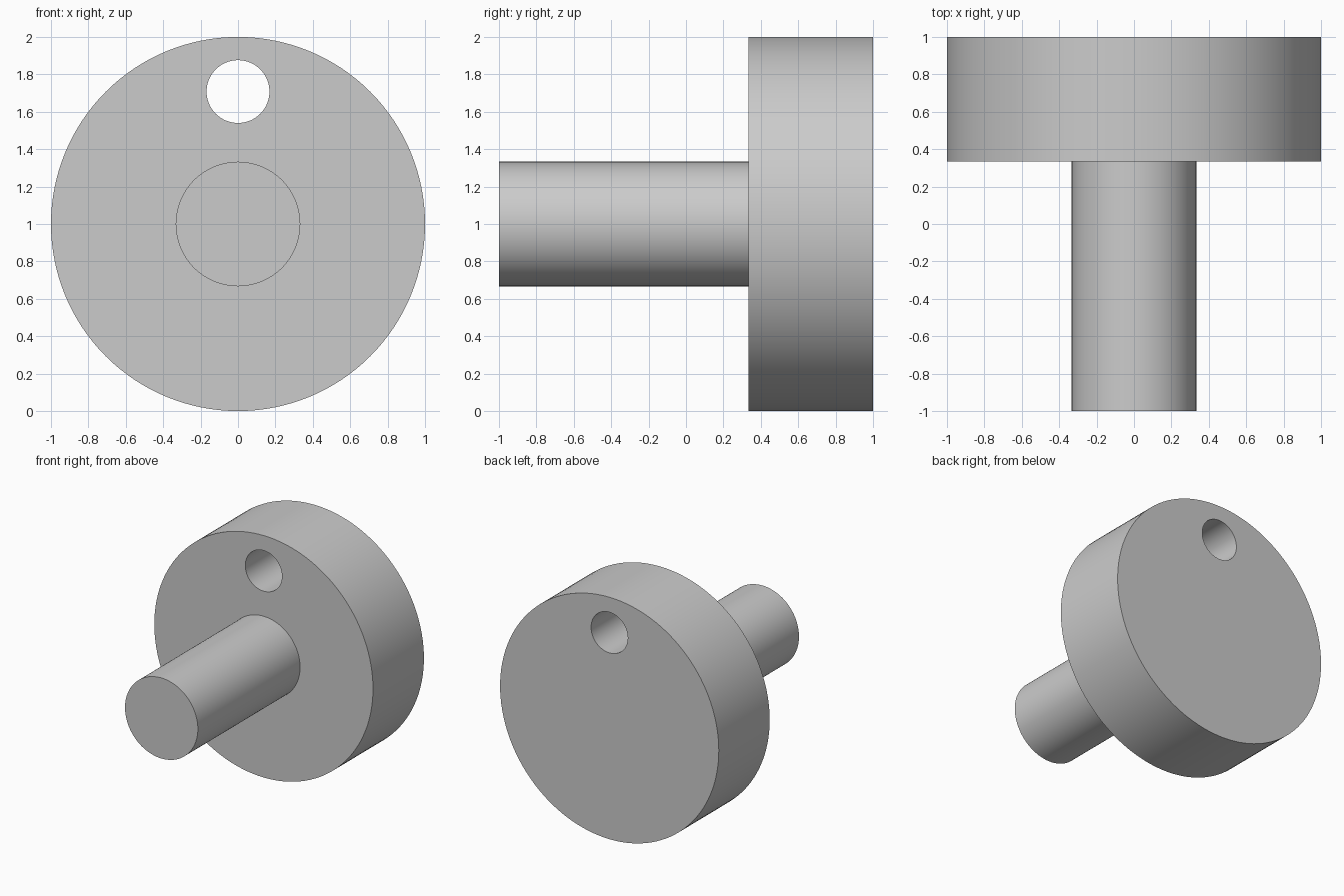
import bpy
import math

if "Cube" in bpy.data.objects:
    bpy.data.objects.remove(bpy.data.objects["Cube"], do_unlink=True)

# Single grey material
grey = bpy.data.materials.new("plain_grey")
grey.use_nodes = True
colour = (0.6, 0.6, 0.6, 1)
grey.diffuse_color = colour
grey.node_tree.nodes["Principled BSDF"].inputs["Base Color"].default_value = colour


def rod(name, radius, y0, y1, z, sides):
    """Cylinder lying along the y axis."""
    bpy.ops.mesh.primitive_cylinder_add(
        vertices=sides, radius=radius, depth=y1 - y0,
        location=(0, (y0 + y1) / 2, z), rotation=(math.pi / 2, 0, 0))
    obj = bpy.context.object
    obj.name = name
    obj.data.materials.append(grey)
    return obj


def combine(target, tool, operation):
    """Apply a boolean and discard the tool object."""
    mod = target.modifiers.new(operation.lower(), 'BOOLEAN')
    mod.operation = operation
    mod.solver = 'EXACT'
    mod.object = tool
    bpy.ops.object.select_all(action='DESELECT')
    bpy.context.view_layer.objects.active = target
    target.select_set(True)
    bpy.ops.object.modifier_apply(modifier=mod.name)
    bpy.data.objects.remove(tool, do_unlink=True)


# Thick disc with a shaft on its front face
disc = rod("disc_with_shaft", 1.0, 0.335, 1.0, 1.0, 128)
shaft = rod("shaft", 0.333, -1.0, 0.6, 1.0, 96)
combine(disc, shaft, 'UNION')

# Off-centre hole through the disc
hole = rod("hole_cutter", 0.168, 0.1, 1.2, 1.708, 64)
combine(disc, hole, 'DIFFERENCE')

# Smooth walls, sharp rims
bpy.ops.object.shade_smooth_by_angle(angle=math.radians(30))
